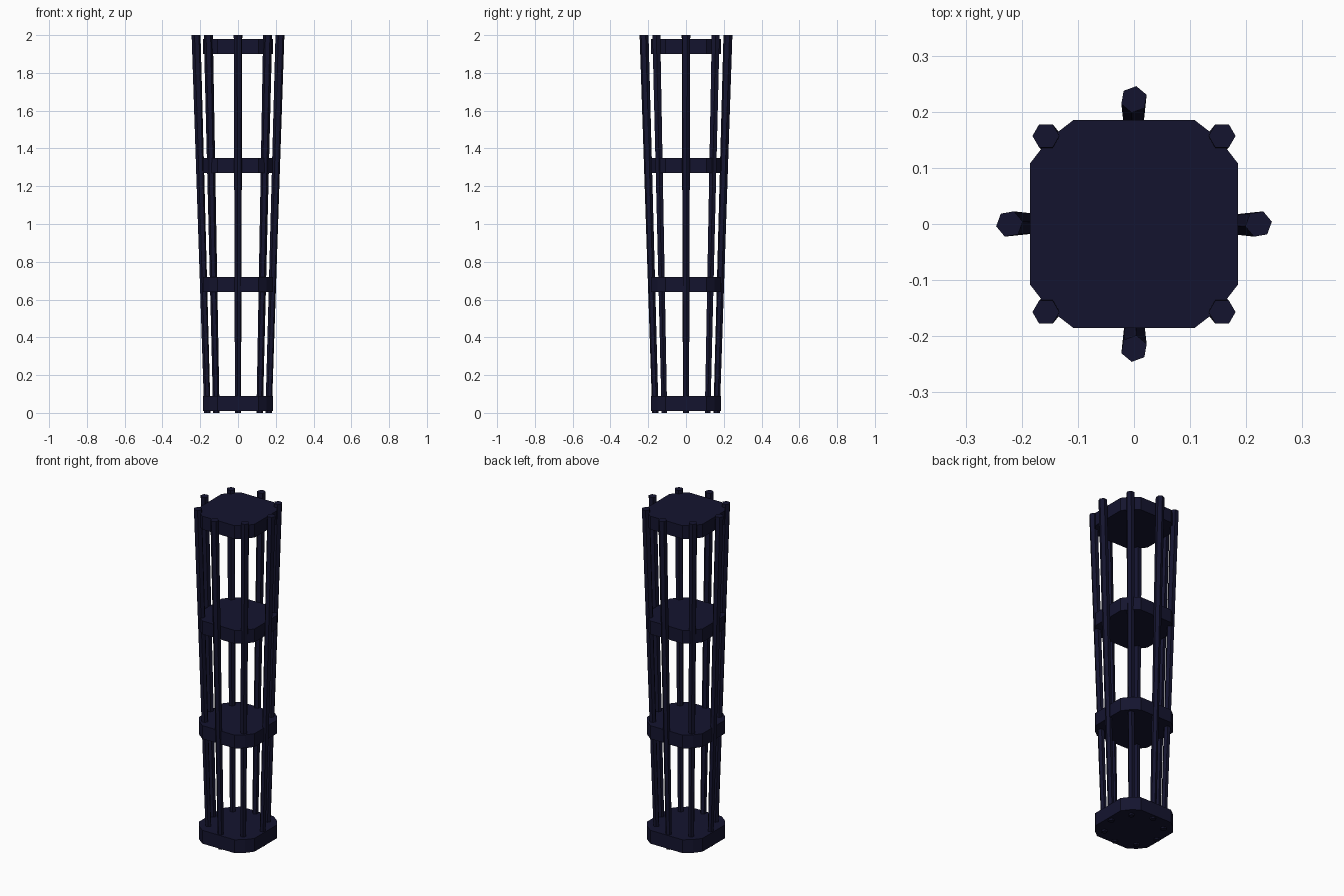
import bpy, bmesh
from math import cos, sin, radians

if "Cube" in bpy.data.objects:
    bpy.data.objects.remove(bpy.data.objects["Cube"])

mat = bpy.data.materials.new("dark_navy")
mat.diffuse_color = (0.007, 0.007, 0.028, 1)
mat.use_nodes = True
mat.node_tree.nodes["Principled BSDF"].inputs["Base Color"].default_value = mat.diffuse_color


def loft(name, bottom, top):
    """Closed solid between two matching rings of points."""
    bm = bmesh.new()
    a = [bm.verts.new(p) for p in bottom]
    b = [bm.verts.new(p) for p in top]
    n = len(a)
    bm.faces.new(a[::-1])
    bm.faces.new(b)
    for i in range(n):
        j = (i + 1) % n
        bm.faces.new((a[i], a[j], b[j], b[i]))
    me = bpy.data.meshes.new(name)
    bm.to_mesh(me)
    bm.free()
    me.materials.append(mat)
    ob = bpy.data.objects.new(name, me)
    bpy.context.collection.objects.link(ob)


def ring(cx, cy, z, r, angles):
    return [(cx + r * cos(radians(t)), cy + r * sin(radians(t)), z) for t in angles]


# Four plates: flat sides with two-facet corners
plate_angles = [q + t for q in (0, 90, 180, 270) for t in (30, 45, 60)]
for i in range(4):
    z = 0.01 + 0.63 * i
    loft(f"plate_{i + 1}",
         ring(0, 0, z, 0.2145, plate_angles),
         ring(0, 0, z + 0.08, 0.2145, plate_angles))

# Eight six-sided rods, leaning outward and thickening toward the top
for i in range(8):
    a = radians(45 * i)
    turn = 0 if i % 2 else (10 if i % 4 == 0 else 20)
    hexagon = [turn + 60 * k for k in range(6)]
    loft(f"rod_{i + 1}",
         ring(0.162 * cos(a), 0.162 * sin(a), 0.0, 0.017, hexagon),
         ring(0.222 * cos(a), 0.222 * sin(a), 2.0, 0.024, hexagon))
